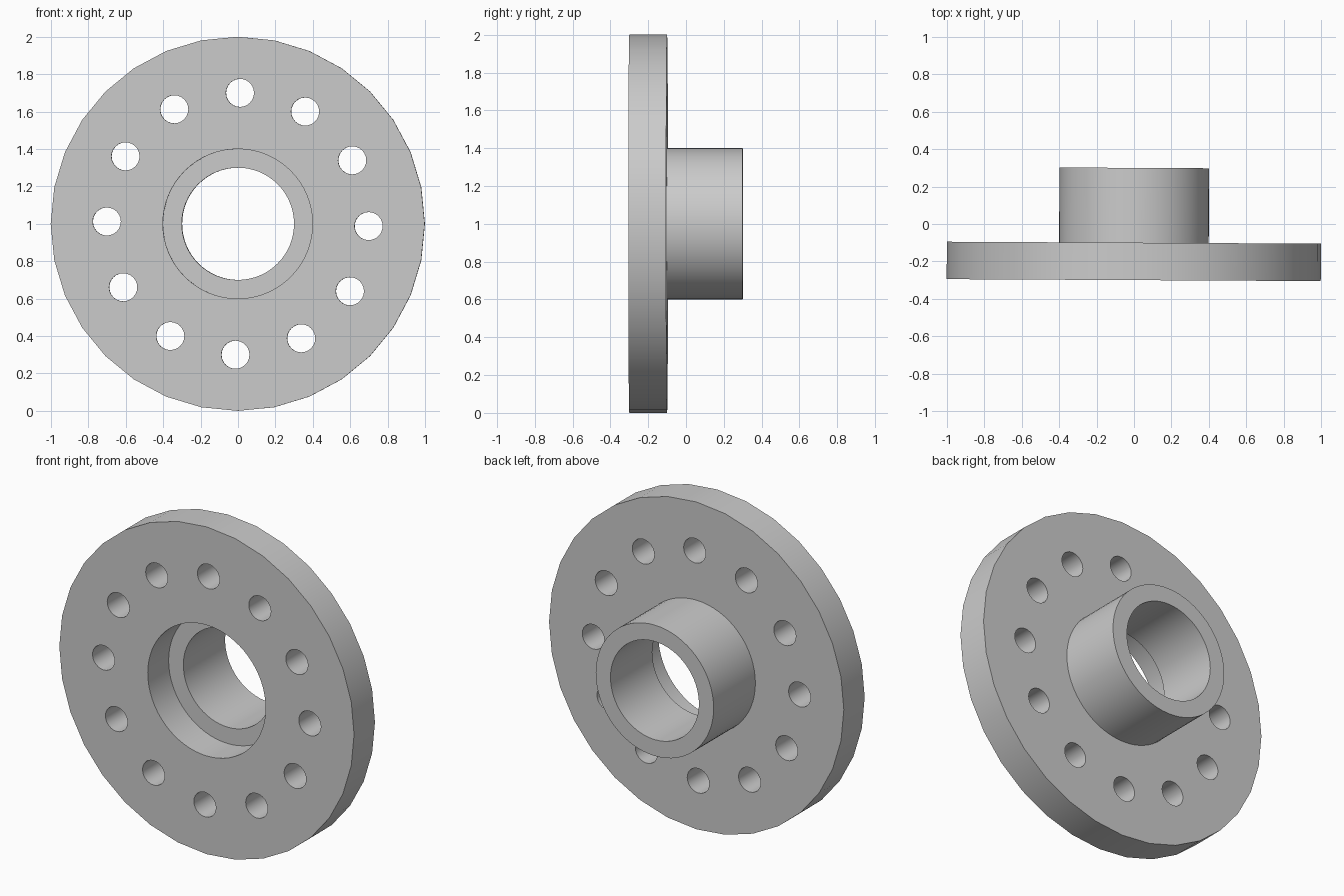
import bpy
import bmesh
from math import sin, cos, tau, radians
from mathutils import Matrix

cube = bpy.data.objects.get("Cube")
if cube:
    bpy.data.objects.remove(cube, do_unlink=True)

steel = bpy.data.materials.new("grey_steel")
steel.use_nodes = True
COLOR = (0.6, 0.6, 0.6, 1)
steel.diffuse_color = COLOR
steel.node_tree.nodes["Principled BSDF"].inputs["Base Color"].default_value = COLOR

CENTER_Z = 1.0
TWIST = radians(-1)      # bolt circle turn about the axis
YAW = radians(-0.3)      # slight turn about the vertical


def add_circle(bm, radius, sides, y, cx=0, cz=0):
    """Closed loop of edges in the xz plane."""
    verts = [bm.verts.new((cx + radius * cos(tau * i / sides), y,
                           cz + radius * sin(tau * i / sides)))
             for i in range(sides)]
    return [bm.edges.new((verts[i - 1], verts[i])) for i in range(sides)]


def pierced_disc(name, circles, y_front, y_back):
    """Fill between the circles (first is the outline), then give it depth."""
    bm = bmesh.new()
    edges = []
    for radius, sides, cx, cz in circles:
        edges += add_circle(bm, radius, sides, y_front, cx, cz)
    bmesh.ops.triangle_fill(bm, edges=edges, use_beauty=True, normal=(0, -1, 0))
    solid = bmesh.ops.extrude_face_region(bm, geom=bm.faces[:])
    moved = [g for g in solid["geom"] if isinstance(g, bmesh.types.BMVert)]
    bmesh.ops.translate(bm, verts=moved, vec=(0, y_back - y_front, 0))
    bmesh.ops.recalc_face_normals(bm, faces=bm.faces[:])
    bm.transform(Matrix.Translation((0, 0, CENTER_Z)) @ Matrix.Rotation(YAW, 4, "Z"))
    mesh = bpy.data.meshes.new(name)
    bm.to_mesh(mesh)
    bm.free()
    mesh.materials.append(steel)
    obj = bpy.data.objects.new(name, mesh)
    bpy.context.collection.objects.link(obj)
    bpy.ops.object.select_all(action="DESELECT")
    obj.select_set(True)
    bpy.context.view_layer.objects.active = obj
    bpy.ops.object.shade_smooth_by_angle(angle=radians(30))
    return obj


# Flange plate: rim, wide centre recess and twelve bolt holes
bolt_holes = []
for i in range(12):
    a = TWIST + tau * i / 12
    bolt_holes.append((0.075, 24, 0.7 * cos(a), 0.7 * sin(a)))
pierced_disc("flange_plate", [(1.0, 32, 0, 0), (0.4, 64, 0, 0)] + bolt_holes, -0.3, -0.1)

# Hub tube behind the plate, with the narrower bore
pierced_disc("hub_tube", [(0.4, 64, 0, 0), (0.3, 64, 0, 0)], -0.1, 0.3)
